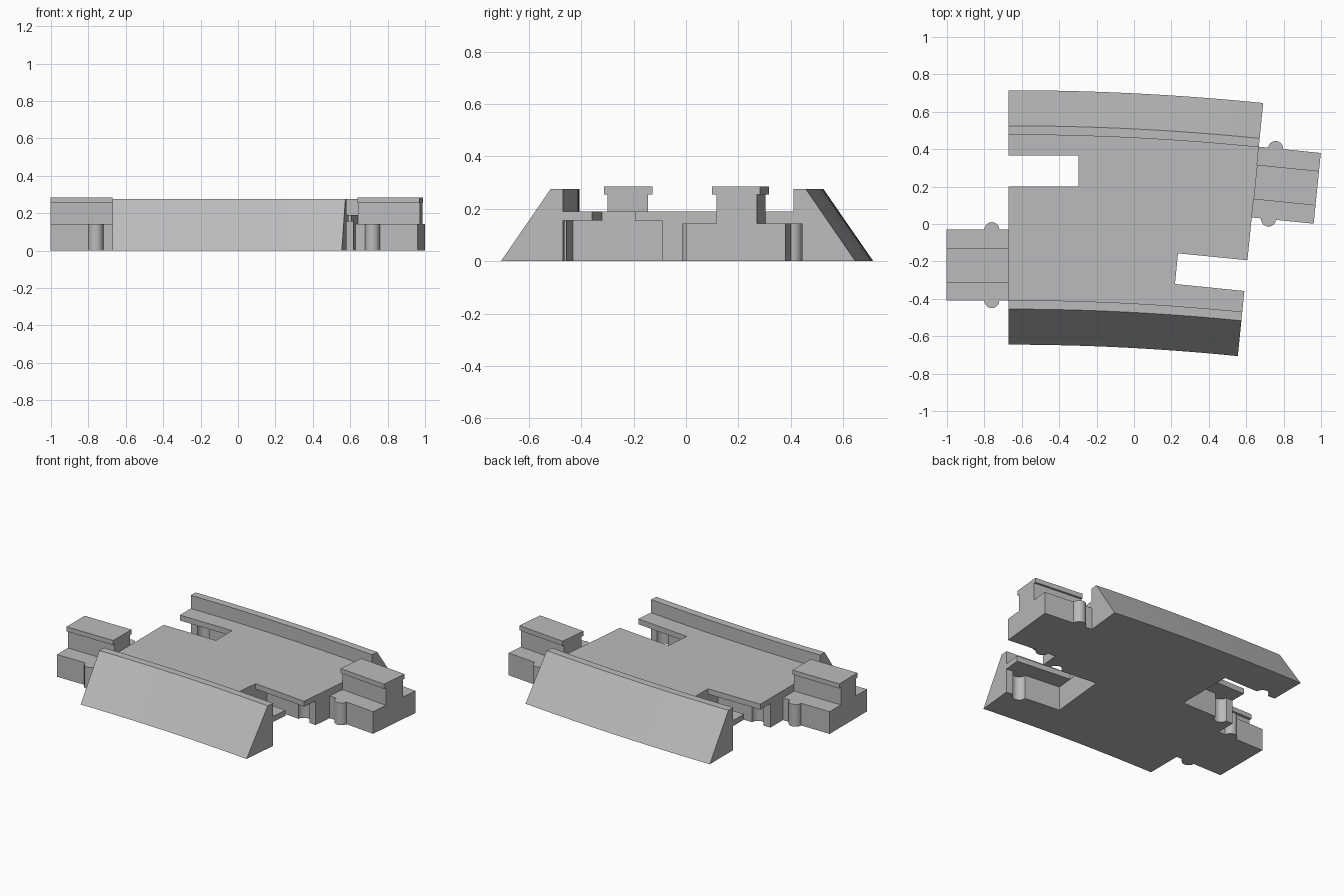
import bpy, bmesh, math
from mathutils import Matrix, Vector

cube = bpy.data.objects.get("Cube")
if cube:
    bpy.data.objects.remove(cube)

TURN = math.radians(5.73)      # angle the piece bends through
RADIUS = 12.95                 # radius of the centre line
START = Vector((-0.67, 0.035, 0))
PIVOT = START - Vector((0, RADIUS, 0))

grey = bpy.data.materials.new("plain grey")
grey.use_nodes = True
grey.diffuse_color = (0.5, 0.5, 0.5, 1)
grey.node_tree.nodes["Principled BSDF"].inputs["Base Color"].default_value = (0.5, 0.5, 0.5, 1)


def finish(bm, name):
    bmesh.ops.recalc_face_normals(bm, faces=bm.faces)
    mesh = bpy.data.meshes.new(name)
    bm.to_mesh(mesh)
    bm.free()
    mesh.materials.append(grey)
    obj = bpy.data.objects.new(name, mesh)
    bpy.context.collection.objects.link(obj)
    return obj


def prism(name, outline, low, high, frame):
    """Upright prism from a plan outline, placed in an end frame."""
    bm = bmesh.new()
    face = bm.faces.new([bm.verts.new((u, v, low)) for u, v in outline])
    grown = bmesh.ops.extrude_face_region(bm, geom=[face])
    tops = [g for g in grown["geom"] if isinstance(g, bmesh.types.BMVert)]
    bmesh.ops.translate(bm, verts=tops, vec=(0, 0, high - low))
    bmesh.ops.transform(bm, matrix=frame, verts=bm.verts)
    return finish(bm, name)


def rect(u0, u1, v0, v1):
    return [(u0, v0), (u1, v0), (u1, v1), (u0, v1)]


def bumped(u0, u1, v0, v1, centre, r, steps=10):
    """Rectangle with a half-round bump on each long side."""
    angles = [math.pi * i / steps for i in range(steps + 1)]
    lower = [(centre - r * math.cos(a), v0 - r * math.sin(a)) for a in angles]
    upper = [(centre + r * math.cos(a), v1 + r * math.sin(a)) for a in angles]
    return [(u0, v0)] + lower + [(u1, v0), (u1, v1)] + upper + [(u0, v1)]


# Curved bed: half of the cross-section, mirrored, swept along the arc
half = [(0.68, 0), (0.49, 0.275), (0.442, 0.275), (0.442, 0.19)]
section = half + [(-v, z) for v, z in reversed(half)]
bm = bmesh.new()
rings = []
STEPS = 16
for i in range(STEPS + 1):
    a = TURN * i / STEPS
    rings.append([bm.verts.new(PIVOT + Vector(((RADIUS + v) * math.sin(a),
                                               (RADIUS + v) * math.cos(a), z)))
                  for v, z in section])
for a, b in zip(rings, rings[1:]):
    for j in range(len(section)):
        k = (j + 1) % len(section)
        bm.faces.new((a[j], a[k], b[k], b[j]))
bm.faces.new(rings[0])
bm.faces.new(rings[-1])
bed = finish(bm, "curved_bed")

# End frames: u points out of the end, v across it
right_end = (Matrix.Translation(PIVOT) @ Matrix.Rotation(-TURN, 4, "Z")
             @ Matrix.Translation((0, RADIUS, 0)))
left_end = Matrix.Translation(START) @ Matrix.Rotation(math.pi, 4, "Z")

parts = [bed]
for side, frame in (("plus_x", right_end), ("minus_x", left_end)):
    # Socket under the deck and the open slot above it
    cutters = [
        prism("socket_cutter", bumped(-0.375, 0.1, -0.442, -0.062, -0.09, 0.042),
              -0.1, 0.155, frame),
        prism("slot_cutter", rect(-0.373, 0.1, -0.33, -0.165), 0.1, 0.4, frame),
    ]
    for cutter in cutters:
        cutter.hide_render = True
        mod = bed.modifiers.new("cut", "BOOLEAN")
        mod.operation = "DIFFERENCE"
        mod.solver = "EXACT"
        mod.object = cutter
        bpy.context.view_layer.objects.active = bed
        bpy.ops.object.modifier_apply(modifier=mod.name)
        bpy.data.objects.remove(cutter)

    # Connector tab: base with bumps, neck and cap
    parts += [
        prism("tab_base_" + side, bumped(0, 0.333, 0.065, 0.445, 0.09, 0.04), 0, 0.143, frame),
        prism("tab_neck_" + side, rect(0, 0.333, 0.18, 0.335), 0.143, 0.255, frame),
        prism("tab_cap_" + side, rect(0, 0.333, 0.163, 0.348), 0.255, 0.285, frame),
    ]

for obj in bpy.context.view_layer.objects:
    obj.select_set(obj in parts)
bpy.context.view_layer.objects.active = bed
bpy.ops.object.shade_smooth_by_angle(angle=math.radians(30))
